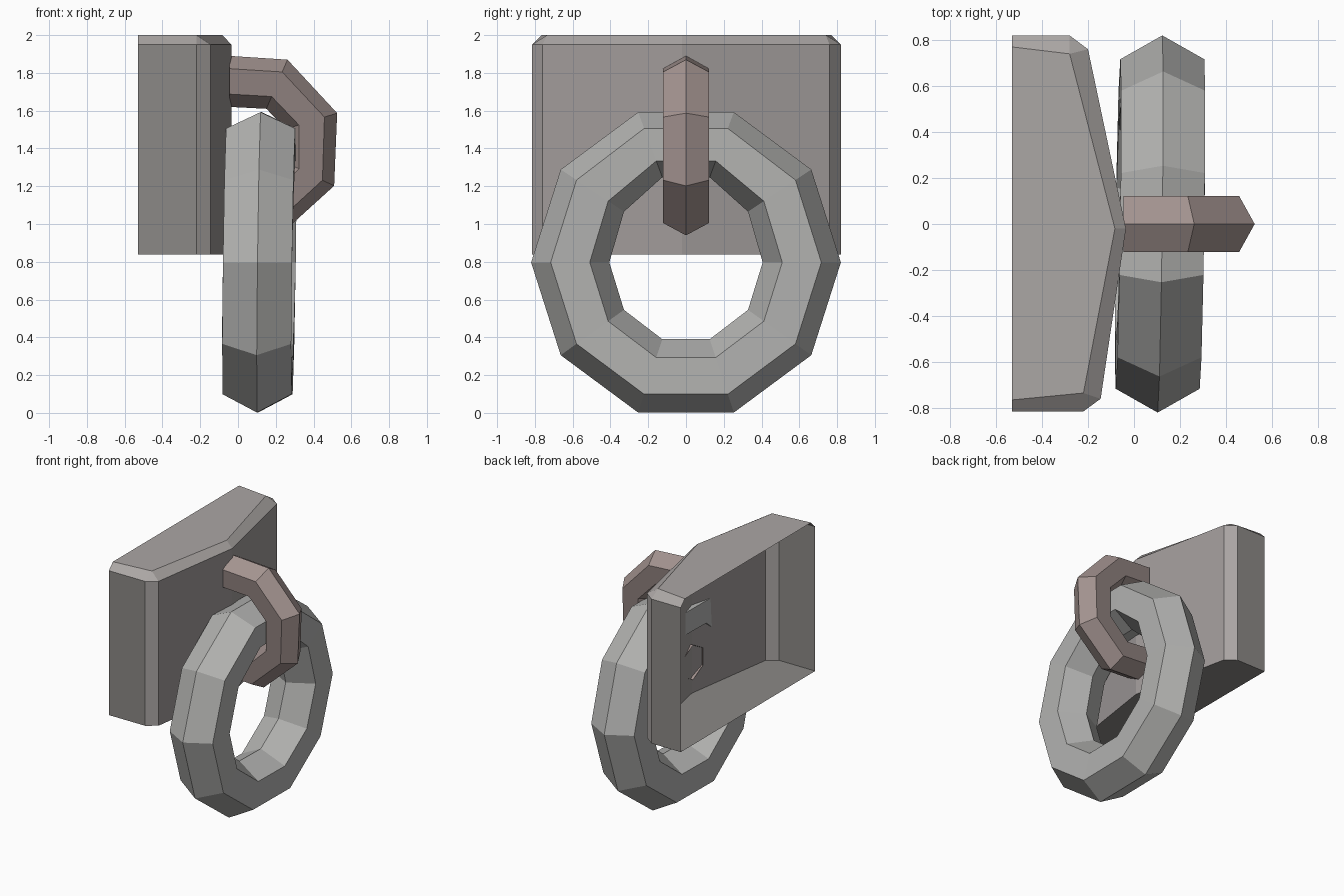
import bpy, bmesh
from math import sin, cos, pi
from mathutils import Vector

if "Cube" in bpy.data.objects:
    bpy.data.objects.remove(bpy.data.objects["Cube"])


def finish(name, bm, colors):
    bmesh.ops.recalc_face_normals(bm, faces=bm.faces)
    mesh = bpy.data.meshes.new(name)
    bm.to_mesh(mesh)
    bm.free()
    obj = bpy.data.objects.new(name, mesh)
    bpy.context.collection.objects.link(obj)
    for i, color in enumerate(colors):
        mat = bpy.data.materials.new(f"{name}_paint_{i}")
        mat.diffuse_color = (*color, 1)
        mat.use_nodes = True
        mat.node_tree.nodes["Principled BSDF"].inputs["Base Color"].default_value = mat.diffuse_color
        mesh.materials.append(mat)
    return obj


def hex_tube(name, frames, closed, colors):
    """Six-sided tube; each frame is (centre, outward radius, side radius).
    Flank faces take the last colour, the other faces the first."""
    bm = bmesh.new()
    rings = [[bm.verts.new(c + out * cos(k * pi / 3) + side * sin(k * pi / 3))
              for k in range(6)] for c, out, side in frames]
    for i in range(len(rings) if closed else len(rings) - 1):
        a, b = rings[i], rings[(i + 1) % len(rings)]
        for k in range(6):
            j = (k + 1) % 6
            face = bm.faces.new((a[k], a[j], b[j], b[k]))
            face.material_index = len(colors) - 1 if k in (1, 4) else 0
    return finish(name, bm, colors)


# Wall plate: hollow block, open at the back, with a shallow pointed front
FRONT, EDGE, SIDE = 0, 1, 2
outer = [(-0.53, -0.815), (-0.22, -0.815), (-0.145, -0.76), (-0.035, -0.02),
         (-0.20, 0.76), (-0.28, 0.82), (-0.53, 0.82)]
inset = [(-0.53, -0.765), (-0.22, -0.735), (-0.083, -0.02),
         (-0.28, 0.74), (-0.53, 0.77)]
to_inset = [0, 1, 1, 2, 3, 3, 4]
wall_paint = [SIDE, EDGE, FRONT, FRONT, EDGE, SIDE]
bm = bmesh.new()
low = [bm.verts.new((x, y, 0.838)) for x, y in outer]
mid = [bm.verts.new((x, y, 1.95)) for x, y in outer]
top = [bm.verts.new((x, y, 2.0)) for x, y in inset]
bm.faces.new(low[::-1]).material_index = SIDE
bm.faces.new(top).material_index = EDGE
for i in range(6):
    wall = bm.faces.new((low[i], low[i + 1], mid[i + 1], mid[i]))
    wall.material_index = wall_paint[i]
    p, q = top[to_inset[i]], top[to_inset[i + 1]]
    bevel = bm.faces.new((mid[i], mid[i + 1], p) if p == q else (mid[i], mid[i + 1], q, p))
    bevel.material_index = EDGE
finish("wall_plate", bm, [(0.35, 0.325, 0.32), (0.41, 0.385, 0.375), (0.26, 0.25, 0.24)])

# Staple: half link leaving and re-entering the plate (x, z, outward x, outward z)
staple = [(-0.045, 1.755, 0, 0.135), (0.206, 1.74, 0.056, 0.13),
          (0.39, 1.545, 0.135, 0.042), (0.385, 1.262, 0.124, -0.06),
          (0.18, 1.07, 0.04, -0.13), (-0.06, 1.09, 0, -0.135)]
hex_tube("staple", [(Vector((x, 0, z)), Vector((rx, 0, rz)), Vector((0, 0.14, 0)))
                    for x, z, rx, rz in staple], False,
         [(0.37, 0.295, 0.28), (0.27, 0.215, 0.205)])

# Hanging ring: ten-sided, slightly tilted and thinner at the top
frames = []
for i in range(10):
    c, s = cos(i * pi / 5), sin(i * pi / 5)
    thin = 0.024 * max(0, s)
    frames.append((Vector((0.113 + 0.01 * s + 0.01 * c, 0.613 * c, 0.797 + (0.632 + thin) * s)),
                   Vector((0, 0.207 * c, (0.204 - thin) * s)),
                   Vector((0.211, 0, 0))))
hex_tube("hanging_ring", frames, True, [(0.45, 0.45, 0.44)])
